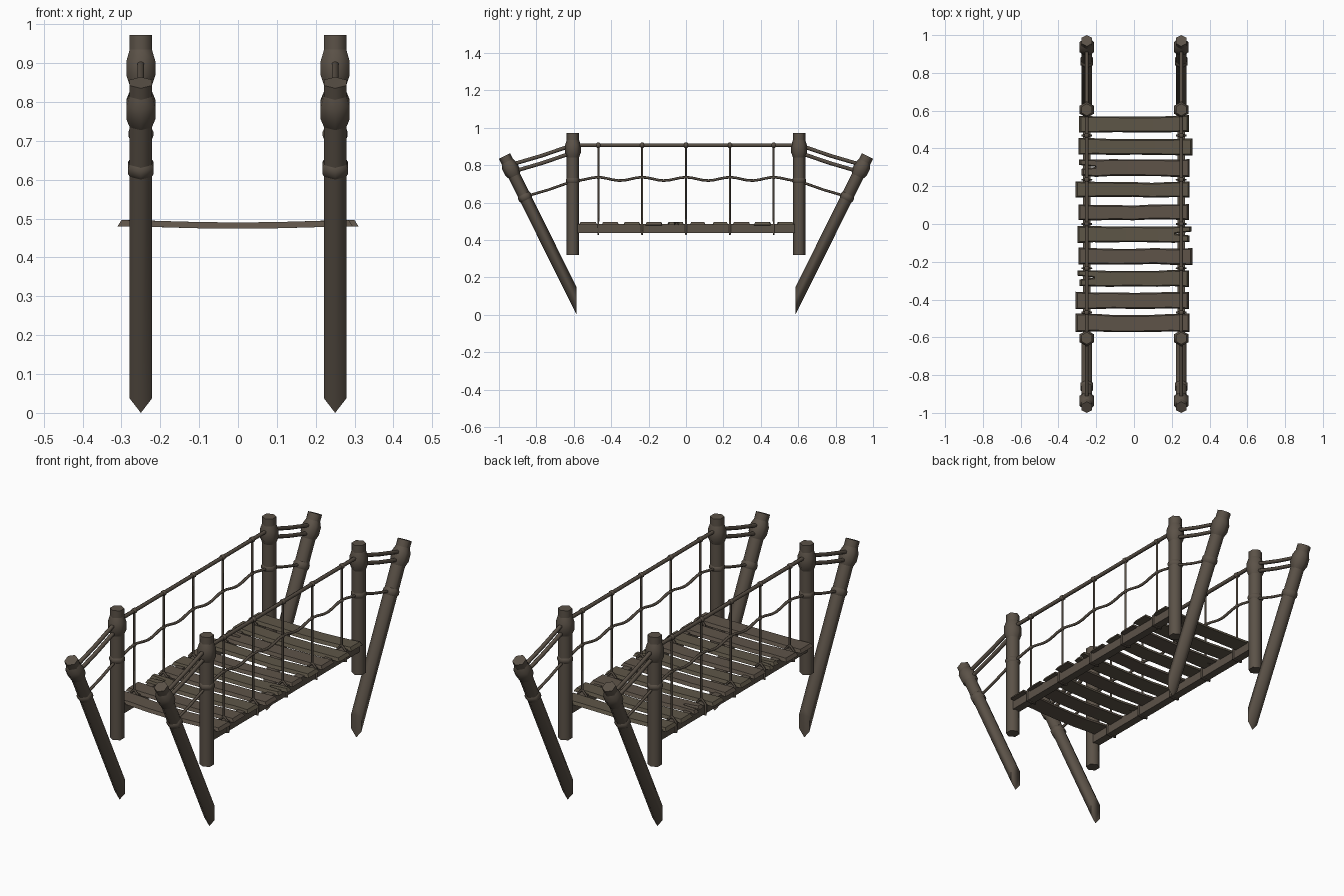
import bpy, bmesh, math, random
from mathutils import Vector

if "Cube" in bpy.data.objects:
    bpy.data.objects.remove(bpy.data.objects["Cube"])

random.seed(4)

def material(name, rgb):
    m = bpy.data.materials.new(name)
    m.diffuse_color = (*rgb, 1)
    m.use_nodes = True
    m.node_tree.nodes["Principled BSDF"].inputs["Base Color"].default_value = m.diffuse_color
    return m

POST = material("post wood", (0.105, 0.084, 0.064))
PLANK = material("plank wood", (0.112, 0.088, 0.066))
OLIVE = material("olive plank wood", (0.112, 0.093, 0.064))
ROPE = material("rope", (0.098, 0.078, 0.059))

def make(name, rings, mat, smooth=False):
    """Skin a list of equal point rings into a capped solid."""
    bm = bmesh.new()
    vs = [[bm.verts.new(p) for p in r] for r in rings]
    n = len(vs[0])
    for a, b in zip(vs, vs[1:]):
        for i in range(n):
            bm.faces.new((a[i], a[(i + 1) % n], b[(i + 1) % n], b[i]))
    bm.faces.new(vs[0][::-1])
    bm.faces.new(vs[-1])
    bmesh.ops.recalc_face_normals(bm, faces=bm.faces)
    me = bpy.data.meshes.new(name)
    bm.to_mesh(me)
    bm.free()
    me.materials.append(mat)
    ob = bpy.data.objects.new(name, me)
    bpy.context.collection.objects.link(ob)
    if smooth:
        bpy.ops.object.select_all(action='DESELECT')
        ob.select_set(True)
        bpy.context.view_layer.objects.active = ob
        bpy.ops.object.shade_smooth_by_angle(angle=math.radians(62))
    return ob

X = Vector((1, 0, 0))

def tube(name, path, radii, mat, sides=6):
    """Tube along a path in a plane of constant x (or x-z), given a radius per point."""
    path = [Vector(p) for p in path]
    if not isinstance(radii, (list, tuple)):
        radii = [radii] * len(path)
    rings = []
    for i, p in enumerate(path):
        d = (path[min(i + 1, len(path) - 1)] - path[max(i - 1, 0)]).normalized()
        u = X if abs(d.x) < 0.01 else Vector((0, 1, 0))
        v = d.cross(u)
        rings.append([p + radii[i] * (math.sin(a) * u + math.cos(a) * v)
                      for a in (2 * math.pi * k / sides for k in range(sides))])
    return make(name, rings, mat, True)

R = 0.033
PX, PY = 0.25, 0.605

for sx in (-1, 1):
    x = sx * PX
    for sy in (-1, 1):
        # upright post with its rope wrappings
        tube("upright_post", [(x, sy * PY, 0.32), (x, sy * PY, 0.972)], R, POST)
        tube("upright_wrap", [(x, sy * PY, z) for z in (0.842, 0.868, 0.905, 0.935)],
             [R, 0.043, 0.043, R], POST)
        tube("upright_ring", [(x, sy * PY, z) for z in (0.705, 0.712, 0.724, 0.731)],
             [R, 0.037, 0.037, R], POST)

        # leaning stake, cut upright at its foot
        d = Vector((0, sy * 0.415, 0.835)).normalized()
        nrm = Vector((0, sy * d.z, -abs(d.y)))
        top = Vector((x, sy * 1.0, 0.835)) - nrm * R
        foot, head = [], []
        for k in range(6):
            a = math.pi * k / 3
            p = top + R * (math.cos(a) * nrm + math.sin(a) * X)
            head.append(p)
            foot.append(p - d * ((p.y - sy * 0.585) / d.y))
        make("leaning_stake", [foot, head], POST, True)

        def on_stake(z):
            return top + d * ((z - top.z) / d.z)
        tube("stake_wrap", [on_stake(z) for z in (0.742, 0.765, 0.797, 0.82)],
             [R, 0.043, 0.043, R], POST)
        tube("stake_ring", [on_stake(z) for z in (0.615, 0.623, 0.637, 0.645)],
             [R, 0.038, 0.038, R], POST)

        # ropes tying upright to stake
        for z0, z1, r in ((0.908, 0.80, 0.010), (0.868, 0.765, 0.010), (0.715, 0.632, 0.007)):
            a, b = Vector((x, sy * PY, z0)), on_stake(z1)
            sag = Vector((0, 0, -0.004))
            tube("tie_rope", [a, (a + b) / 2 + sag, b], r, ROPE)

    # side beam
    make("side_beam", [[(x + dx, y, z) for dx, z in
                        ((-0.02, 0.437), (0.02, 0.437), (0.02, 0.485), (-0.02, 0.485))]
                       for y in (-0.58, 0.58)], POST)

    # hand rope and sagging middle rope
    tube("hand_rope", [(x, -PY, 0.907), (x, PY, 0.907)], 0.010, ROPE)
    pts = []
    for i in range(41):
        y = -0.6 + 0.03 * i
        pts.append((x, y, 0.727 + 0.009 * math.cos(2 * math.pi * y / 0.235)))
    tube("middle_rope", pts, 0.007, ROPE)

    # hanging ropes with knots and a loop round the beam
    for i in range(-2, 3):
        y = i * 0.2345
        tube("hanging_rope", [(x, y, 0.50), (x, y, 0.91)], 0.0055, ROPE)
        tube("hand_rope_knot", [(x, y + t, 0.907) for t in (-0.012, -0.006, 0.006, 0.012)],
             [0.009, 0.014, 0.014, 0.009], ROPE)
        tube("middle_rope_knot", [(x, y + t, 0.735) for t in (-0.008, 0, 0.008)],
             [0.006, 0.010, 0.006], ROPE)
        for s in (-1, 1):
            tube("beam_loop", [(x, y, 0.51), (x + s * 0.024, y, 0.485),
                               (x + s * 0.024, y, 0.434), (x, y, 0.432)], 0.0055, ROPE)

# deck planks: left x, right x, low y, high y, split end (-1 left, 1 right, 0 none)
PLANKS = [(-0.29, 0.29, 0.485, 0.575, 0), (-0.295, 0.31, 0.365, 0.455, 0),
          (-0.29, 0.295, 0.250, 0.345, -1), (-0.31, 0.295, 0.140, 0.225, 0),
          (-0.295, 0.29, 0.020, 0.105, 0), (-0.30, 0.305, -0.100, -0.010, 1),
          (-0.295, 0.31, -0.215, -0.125, 0), (-0.30, 0.29, -0.333, -0.243, -1),
          (-0.31, 0.29, -0.450, -0.358, 0), (-0.31, 0.295, -0.572, -0.475, 0)]

def sections(xs, y0, y1, mat, jit, ends):
    """Bevelled, gently sagging board through the stations xs."""
    rings = []
    for i, px in enumerate(xs):
        z = 0.474 + 0.006 * min(1, (px / 0.25) ** 2)
        lo, hi = y0[i] + jit[i], y1[i] + jit[i]
        e = 0.010 * ends[0] if i == 0 else (-0.010 * ends[1] if i == len(xs) - 1 else 0)
        b = min(0.007, (hi - lo) * 0.15)
        rings.append([(px, lo, z), (px, hi, z),
                      (px + e, hi - b, z + 0.016), (px + e, lo + b, z + 0.016)])
    make("deck_plank", rings, mat)

for n, (xl, xr, lo, hi, split) in enumerate(PLANKS):
    mat = OLIVE if n in (0, 1, 3, 5, 7) else PLANK
    a = xl + 0.09 if split < 0 else xl
    b = xr - 0.09 if split > 0 else xr
    xs = [a + (b - a) * i / 6 for i in range(7)]
    bow = [random.uniform(-0.003, 0.003) for _ in xs]
    narrow = [0.005 * (1 - (px / 0.31) ** 2) for px in xs]
    sections(xs, [lo + w * 0.4 for w in narrow], [hi - w for w in narrow], mat, bow,
             (split >= 0, split <= 0))
    if split:
        # two prongs with a crack between them
        mid = lo + (hi - lo) * 0.55
        k = 0 if split < 0 else 6
        l2, h2 = lo + narrow[k] * 0.4 + bow[k], hi - narrow[k] + bow[k]
        root = a if split < 0 else b
        for y0, y1, tip in (([l2, lo + 0.006], [mid, mid - 0.010], -0.012),
                            ([mid, mid + 0.010], [h2, hi - 0.003], 0)):
            end = (xl - tip) if split < 0 else (xr + tip)
            px = [root, end]
            if split < 0:
                px, y0, y1 = px[::-1], y0[::-1], y1[::-1]
            sections(px, y0, y1, mat, (0, 0), (split < 0, split > 0))
